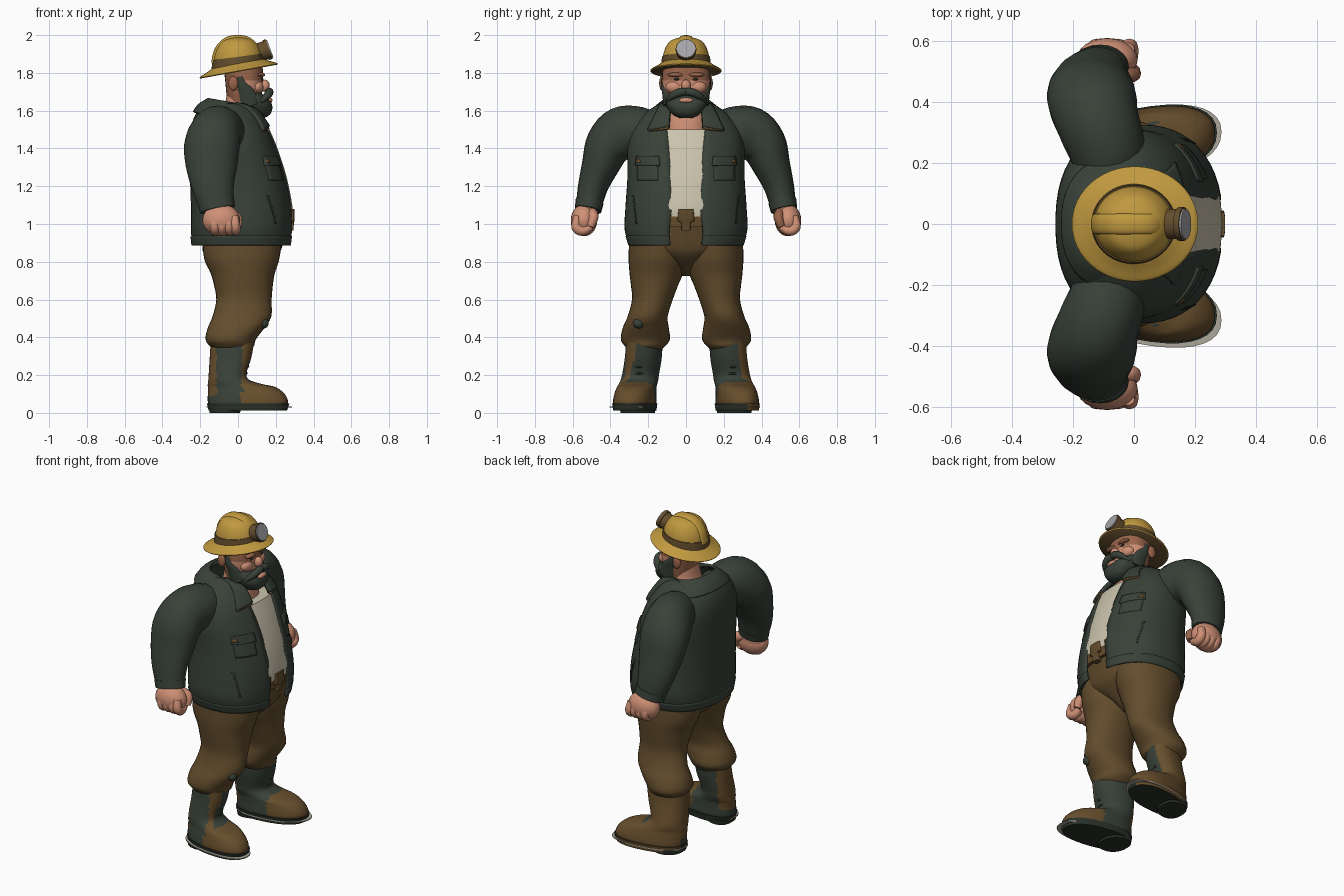
import bpy, bmesh, math
from mathutils import Vector

cube = bpy.data.objects.get("Cube")
if cube:
    bpy.data.objects.remove(cube, do_unlink=True)


def material(name, r, g, b):
    m = bpy.data.materials.new(name)
    m.use_nodes = True
    m.diffuse_color = (r, g, b, 1)
    bsdf = m.node_tree.nodes["Principled BSDF"]
    bsdf.inputs["Base Color"].default_value = (r, g, b, 1)
    bsdf.inputs["Roughness"].default_value = .8
    return m


GREEN = material("dark green cloth", .04, .053, .04)
SEAM = material("deep green seam", .022, .03, .022)
BROWN = material("brown trousers", .125, .074, .026)
LEATHER = material("brown leather", .135, .076, .025)
YELLOW = material("helmet yellow", .53, .32, .05)
SKIN = material("skin", .63, .28, .18)
SHADE = material("ruddy skin", .32, .13, .07)
SHIRT = material("cream shirt", .6, .55, .42)
LENS = material("lamp grey", .38, .38, .4)
PALE = material("pale rubber", .42, .39, .33)


def sign_pow(v, e):
    return math.copysign(abs(v) ** e, v)


def smooth_rows(rows, k=4):
    """Catmull-Rom interpolation of number tuples."""
    out = []
    for i in range(len(rows) - 1):
        a, b, c, d = (rows[min(max(i + o, 0), len(rows) - 1)] for o in (-1, 0, 1, 2))
        for s in range(k):
            t = s / k
            out.append(tuple(q + .5 * t * (r - p + t * (2 * p - 5 * q + 4 * r - w + t * (3 * (q - r) + w - p)))
                             for p, q, r, w in zip(a, b, c, d)))
    return out + [tuple(rows[-1])]


def skin_rings(name, rings, mat, closed=True, thick=0):
    """Bridge a list of point rings into one smooth object."""
    bm = bmesh.new()
    rows = [[bm.verts.new(p) for p in ring] for ring in rings]
    n = len(rows[0])
    for a, b in zip(rows, rows[1:]):
        for j in range(n if closed else n - 1):
            k = (j + 1) % n
            bm.faces.new((a[j], a[k], b[k], b[j]))
    if closed:
        bm.faces.new(rows[0][::-1])
        bm.faces.new(rows[-1])
        bmesh.ops.recalc_face_normals(bm, faces=bm.faces)
    me = bpy.data.meshes.new(name)
    bm.to_mesh(me)
    bm.free()
    me.materials.append(mat)
    ob = bpy.data.objects.new(name, me)
    bpy.context.collection.objects.link(ob)
    bpy.ops.object.select_all(action='DESELECT')
    ob.select_set(True)
    bpy.context.view_layer.objects.active = ob
    bpy.ops.object.shade_smooth_by_angle(angle=math.radians(50))
    if thick:
        mod = ob.modifiers.new("thickness", 'SOLIDIFY')
        mod.thickness = thick
        mod.offset = -1
    return ob


def loft(name, rows, mat, p=2.3, n=32, gap=False, thick=0, k=4, tilt=0):
    """Stack of level rings: (z, back x, front x, half width, centre y or half gap)."""
    rings = []
    for z, xb, xf, w, e in smooth_rows([tuple(r) + (0,) * (5 - len(r)) for r in rows], k):
        start = math.asin((e / w) ** (p / 2)) if gap else 0
        ring = []
        for j in range(n):
            t = start + (2 * math.pi - 2 * start) * j / (n - 1 if gap else n)
            x = (xb + xf) / 2 + (xf - xb) / 2 * sign_pow(math.cos(t), 2 / p)
            y = w * sign_pow(math.sin(t), 2 / p) + (0 if gap else e)
            ring.append((x, y, z + tilt * x * max(0, min(1, (2 - z) / .15))))
        rings.append(ring)
    return skin_rings(name, rings, mat, not gap, thick)


def tube(name, rows, mat, n=20, k=4, ref=(1, 0, 0)):
    """Sweep along a path of (x, y, z, radius along ref, other radius)."""
    rows = smooth_rows(rows, k)
    rings = []
    for i, (x, y, z, ra, rb) in enumerate(rows):
        tan = (Vector(rows[min(i + 1, len(rows) - 1)][:3]) - Vector(rows[max(i - 1, 0)][:3])).normalized()
        u = (Vector(ref) - tan * tan.dot(ref)).normalized()
        v = tan.cross(u)
        angles = [2 * math.pi * j / n for j in range(n)]
        rings.append([Vector((x, y, z)) + u * ra * math.cos(t) + v * rb * math.sin(t) for t in angles])
    return skin_rings(name, rings, mat)


def ball(name, loc, size, mat):
    bpy.ops.mesh.primitive_uv_sphere_add(segments=24, ring_count=14, location=loc)
    ob = bpy.context.object
    ob.name, ob.scale = name, size
    ob.data.materials.append(mat)
    bpy.ops.object.shade_smooth()
    return ob


def recolour(ob, mat, rule):
    """Give the second material to faces chosen by centre and normal."""
    ob.data.materials.append(mat)
    for f in ob.data.polygons:
        f.material_index = int(rule(f.center, f.normal))


# Jacket body, hem and the shirt inside it
JACKET = [(.89, -.242, .282, .3, .085), (.97, -.25, .292, .325, .09), (1.1, -.25, .285, .32, .075),
          (1.25, -.255, .255, .31, .08), (1.4, -.258, .207, .31, .09), (1.5, -.252, .165, .285, .1),
          (1.58, -.225, .115, .225, .1), (1.64, -.175, .06, .14, .08)]
loft("jacket_body", JACKET, GREEN, n=48, gap=True, thick=.014)
loft("jacket_hem", [(z, xb - .005, xf + .004, w + .005, g) for z, xb, xf, w, g in
                    ((.885,) + JACKET[0][1:], (.935, -.247, .288, .315, .088))], GREEN, n=48, gap=True, thick=.01)
loft("shirt", [(1.04, -.2, .288, .28)] + [(z, xb + .03, xf + .002, w - .03) for z, xb, xf, w, g in JACKET[2:6]], SHIRT)
loft("neck", [(1.46, -.14, .12, .12), (1.54, -.12, .11, .12), (1.6, -.08, .1, .105), (1.68, -.06, .1, .1)], SKIN)
loft("collar_stand", [(1.555, -.24, .11, .215, .11), (1.6, -.21, .08, .175, .1), (1.64, -.16, .045, .13, .085)],
     GREEN, gap=True, thick=.015, tilt=-.17)


def jacket_x(y, z):
    rows = smooth_rows(JACKET)
    a, b = next(((a, b) for a, b in zip(rows, rows[1:]) if z <= b[0]), rows[-2:])
    t = (z - a[0]) / (b[0] - a[0])
    xb, xf, w = (a[i] + t * (b[i] - a[i]) for i in (1, 2, 3))
    return (xb + xf) / 2 + (xf - xb) / 2 * max(0, 1 - min(1, abs(y) / w) ** 2.3) ** (1 / 2.3)


def jacket_patch(name, corners, mat, lift, side, n=8):
    """Panel lying on the jacket front; corners are (y, z) going round."""
    a, b, c, d = (Vector(q) for q in corners)
    grid = []
    for i in range(n + 1):
        l, r = a.lerp(d, i / n), b.lerp(c, i / n)
        pts = [l.lerp(r, j / n) for j in range(n + 1)]
        row = [(jacket_x(q.x, q.y) + lift, side * q.x, q.y) for q in pts]
        grid.append(row if side > 0 else row[::-1])
    return skin_rings(name, grid, mat, False, lift + .004)


for side, tag in ((1, "left_"), (-1, "right_")):
    # Jacket details
    jacket_patch(tag + "lapel", ((.09, 1.52), (.205, 1.5), (.135, 1.645), (.085, 1.61)), GREEN, .022, side)
    jacket_patch(tag + "lapel_lining", ((.092, 1.505), (.2, 1.493), (.2, 1.505), (.092, 1.525)), LEATHER, .012, side)
    jacket_patch(tag + "chest_pocket", ((.15, 1.23), (.26, 1.23), (.26, 1.34), (.15, 1.34)), GREEN, .003, side)
    jacket_patch(tag + "pocket_flap", ((.14, 1.31), (.27, 1.31), (.265, 1.36), (.145, 1.36)), GREEN, .01, side)
    jacket_patch(tag + "pocket_stud", ((.24, 1.325), (.268, 1.325), (.26, 1.345), (.25, 1.345)), LEATHER, .014, side, 2)
    jacket_patch(tag + "hand_pocket", ((.262, 1.0), (.27, 1.0), (.285, 1.15), (.277, 1.15)), SEAM, .004, side)

    # Sleeve and cuff
    tube(tag + "sleeve", [(x, side * y, z, ra, rb) for x, y, z, ra, rb in (
        (-.075, .15, 1.45, .11, .12), (-.09, .25, 1.485, .127, .135), (-.12, .34, 1.475, .137, .145),
        (-.138, .41, 1.415, .147, .125), (-.14, .453, 1.31, .137, .1), (-.133, .492, 1.2, .113, .08),
        (-.112, .516, 1.09, .09, .068))], GREEN)
    tube(tag + "cuff", [(-.117, side * .51, 1.12, .098, .075), (-.108, side * .519, 1.075, .093, .071)], GREEN, k=2)

    # Fist with curled fingers and thumb
    tube(tag + "wrist", [(-.11, side * .515, 1.12, .07, .055), (-.1, side * .525, 1.04, .075, .06)], SKIN)
    ball(tag + "palm", (-.088, side * .54, 1.02), (.1, .07, .085), SKIN)
    for i in range(4):
        x = -.13 + i * .036
        tube(tag + "finger", [(x, side * .575, 1.04, .024, .02), (x + .008, side * .582, .985, .027, .026),
                              (x + .008, side * .548, .963, .027, .026), (x, side * .505, .985, .024, .022)], SKIN, n=12)
    tube(tag + "thumb", [(-.06, side * .5, 1.06, .03, .03), (-.01, side * .49, 1.035, .03, .027),
                         (.0, side * .505, .985, .02, .02)], SHADE if side > 0 else SKIN, n=12)

    # Trouser leg
    loft(tag + "trouser_leg", [(z, xb, xf, w, side * y) for z, xb, xf, w, y in (
        (.95, -.19, .235, .15, .15), (.82, -.18, .22, .152, .152), (.74, -.145, .195, .142, .157),
        (.68, -.128, .185, .126, .166), (.6, -.115, .178, .108, .178), (.51, -.135, .176, .106, .203),
        (.45, -.16, .14, .122, .213), (.39, -.172, .095, .13, .215), (.355, -.15, .085, .108, .217),
        (.335, -.12, .06, .085, .217))], BROWN, p=2.1)

    # Boot with coloured toe cap, heel strip and side panels
    boot = loft(tag + "boot", [(z, xb, xf, w, side * y) for z, xb, xf, w, y in (
        (.37, -.145, .085, .095, .218), (.29, -.15, .07, .096, .225), (.21, -.155, .045, .096, .24),
        (.175, -.157, .06, .098, .246), (.152, -.16, .13, .099, .25), (.136, -.16, .2, .101, .252),
        (.1, -.16, .247, .106, .256), (.06, -.16, .265, .11, .258), (.035, -.155, .255, .105, .258))], GREEN, n=48)
    recolour(boot, LEATHER, lambda c, n: c.x > .08 and c.z < .16 or c.x < -.115 and c.z > .09
             or side > 0 and n.y > .35 or side < 0 and n.y < -.3 and c.x > .02)
    sole = loft(tag + "sole", [(.012, -.155, .26, .11, side * .258), (.05, -.165, .272, .115, side * .258)], SEAM)
    recolour(sole, LEATHER, lambda c, n: n.y > .3 and side > 0)
    parts = [boot, sole]
    parts.append(loft(tag + "heel", [(0, -.15, .01, .09, side * .258), (.03, -.155, .02, .095, side * .258)], SEAM))
    rim = .258 if side > 0 else .272
    parts.append(loft(tag + "welt", [(z, -.166, .287, .114, side * rim) for z in (.028, .034)], PALE, k=1))
    for i in range(4):
        z = .2 + i * .035
        x = .04 + i * .008
        parts.append(tube(tag + "lace", [(x - .02, side * .19, z, .006, .006), (x + .006, side * .235, z + .01, .006, .006),
                                         (x - .02, side * .28, z, .006, .006)], SEAM, n=8))
    for ob in parts:
        for v in ob.data.vertices:
            v.co.y += side * .13 * (v.co.x + .05)

    # Ear, sideburn, brow, eye and half of the moustache
    ball(tag + "ear", (-.025, side * .128, 1.745), (.026, .014, .038), SHADE)
    tube(tag + "sideburn", [(.06, side * .095, 1.63, .05, .025), (.045, side * .108, 1.69, .045, .018),
                            (.02, side * .12, 1.74, .025, .012), (.01, side * .122, 1.78, .016, .008)], GREEN)
    ball(tag + "brow", (.122, side * .055, 1.79), (.022, .042, .012), SHADE)
    ball(tag + "eye", (.129, side * .05, 1.766), (.007, .014, .006), SEAM)
    ball(tag + "cheek", (.1, side * .06, 1.725), (.035, .048, .035), SKIN)
    tube(tag + "moustache", [(.16, 0, 1.7, .02, .02), (.168, side * .035, 1.697, .02, .022),
                             (.15, side * .075, 1.675, .02, .018), (.12, side * .106, 1.645, .006, .006)], GREEN, n=12)

# Hips, belt, buckle and knee patch
loft("trouser_seat", [(.725, -.03, .07, .03), (.78, -.12, .15, .07), (.84, -.18, .215, .2), (.9, -.19, .24, .285),
                      (1.03, -.2, .272, .29)], BROWN)
loft("belt", [(.985, -.21, .282, .295), (1.05, -.21, .288, .295)], LEATHER, k=1)
loft("buckle", [(.965, .26, .294, .022), (1.01, .26, .296, .026), (1.015, .26, .298, .045), (1.08, .26, .298, .04)],
     BROWN, p=6, k=1)
ball("knee_patch", (.137, -.25, .475), (.025, .03, .028), GREEN)

# Head, nose, lip and beard
head = loft("head", [(1.6, -.04, .09, .1), (1.68, -.06, .125, .117), (1.76, -.068, .132, .127), (1.85, -.08, .13, .12)], SKIN)
recolour(head, SHADE, lambda c, n: c.z > 1.76 or c.x < .015)
ball("nose", (.142, 0, 1.732), (.026, .025, .032), SKIN)
loft("beard", [(1.562, .08, .14, .035), (1.58, .045, .17, .07), (1.62, .02, .182, .1), (1.66, .01, .165, .113),
               (1.695, .01, .118, .117)], GREEN)
ball("lower_lip", (.168, 0, 1.655), (.014, .038, .014), SKIN)

# Helmet: tilted brim, crown, band, ridge
brim = loft("helmet_brim", [(1.806, -.2, .207, .185), (1.814, -.202, .208, .187), (1.832, -.165, .17, .156),
                            (1.85, -.132, .135, .13)], YELLOW, p=2, n=48, tilt=.18)
recolour(brim, BROWN, lambda c, n: n.z < -.8)
loft("helmet_crown", [(1.835, -.132, .134, .126), (1.89, -.13, .128, .122), (1.935, -.115, .11, .108),
                      (1.97, -.085, .08, .082), (1.986, -.04, .04, .04), (1.988, -.01, .01, .01)],
     YELLOW, p=2, n=48, tilt=.15)
loft("helmet_band", [(1.842, -.14, .139, .132), (1.885, -.136, .134, .127)], BROWN, p=2, n=48, k=2, tilt=.17)
tube("helmet_ridge", [(-.128, 0, 1.85, .034, .014), (-.112, 0, 1.92, .034, .014), (-.065, 0, 1.973, .034, .014),
                      (0, 0, 1.986, .034, .014), (.06, 0, 1.973, .034, .014), (.105, 0, 1.92, .034, .014)],
     YELLOW, ref=(0, 1, 0))

# Head lamp: tilted housing, rim and lens
axis = Vector((.94, 0, .34))
for name, start, end, radius, mat in (("lamp_housing", -.035, .03, .05, BROWN), ("lamp_rim", .015, .034, .055, BROWN),
                                      ("lamp_lens", .03, .04, .05, LENS)):
    ends = [Vector((.133, 0, 1.915)) + axis * d for d in (start, end)]
    tube(name, [(*q, radius, radius) for q in ends], mat, n=24, k=1, ref=(0, 1, 0))
